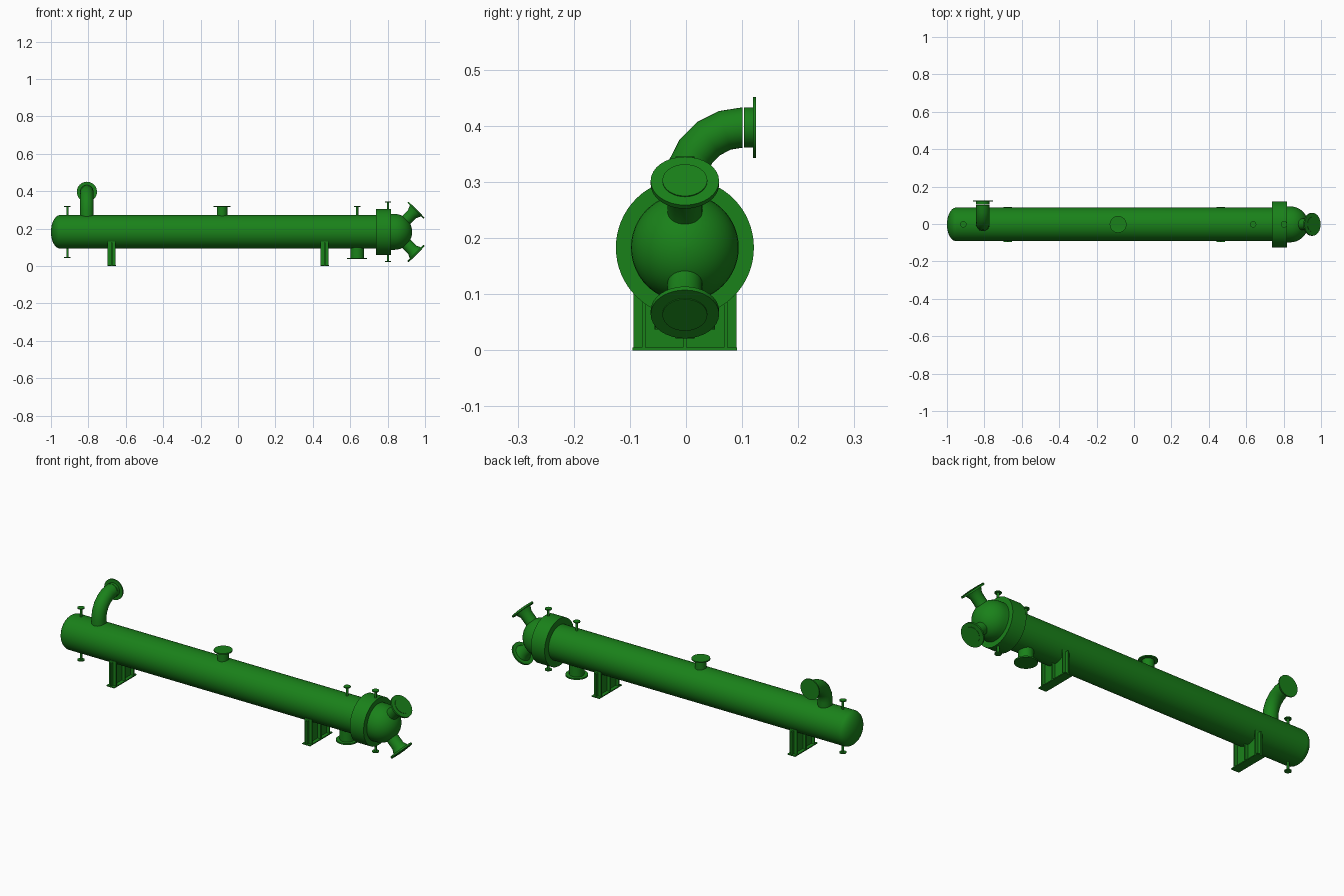
import bpy, bmesh
from math import sin, cos, pi, sqrt, radians
from mathutils import Vector

if "Cube" in bpy.data.objects:
    bpy.data.objects.remove(bpy.data.objects["Cube"])

CY, CZ, R = -0.002, 0.183, 0.09          # vessel axis position and shell radius
green = bpy.data.materials.new("green_paint")
green.diffuse_color = (0.01, 0.22, 0.01, 1)
green.use_nodes = True
green.node_tree.nodes["Principled BSDF"].inputs["Base Color"].default_value = green.diffuse_color


def finish(name, bm, smooth=True):
    bmesh.ops.recalc_face_normals(bm, faces=bm.faces)
    me = bpy.data.meshes.new(name)
    bm.to_mesh(me)
    bm.free()
    me.materials.append(green)
    ob = bpy.data.objects.new(name, me)
    bpy.context.collection.objects.link(ob)
    if smooth:
        bpy.ops.object.select_all(action='DESELECT')
        ob.select_set(True)
        bpy.context.view_layer.objects.active = ob
        bpy.ops.object.shade_smooth_by_angle(angle=radians(32))
    return ob


def skin(name, rings):
    """Join rings of points with quads and cap both ends."""
    bm = bmesh.new()
    vs = [[bm.verts.new(p) for p in ring] for ring in rings]
    n = len(vs[0])
    for a, b in zip(vs, vs[1:]):
        for i in range(n):
            j = (i + 1) % n
            bm.faces.new((a[i], a[j], b[j], b[i]))
    bm.faces.new(vs[0])
    bm.faces.new(vs[-1])
    return finish(name, bm)


def circle(centre, axis, r, n):
    axis = Vector(axis).normalized()
    u = Vector((0, 1, 0)) if abs(axis.y) < 0.9 else Vector((1, 0, 0))
    u = (u - axis * u.dot(axis)).normalized()
    w = axis.cross(u)
    return [Vector(centre) + r * (cos(2 * pi * i / n) * u + sin(2 * pi * i / n) * w)
            for i in range(n)]


def lathe(name, origin, axis, profile, n=32):
    """Revolve (distance, radius) pairs about an axis."""
    d = Vector(axis).normalized()
    return skin(name, [circle(Vector(origin) + d * t, d, r, n) for t, r in profile])


def nozzle(name, origin, axis, start, end, r, flange_r, thick, n=32):
    """Straight pipe ending in a flange disc."""
    lathe(name, origin, axis, [(start, r), (end - thick, r), (end - thick, flange_r),
                               (end, flange_r)], n)


def prism(name, pts, x0, x1):
    """Extrude a y-z outline along x."""
    bm = bmesh.new()
    f = bm.faces.new([bm.verts.new((x0, y, z)) for y, z in pts])
    ext = bmesh.ops.extrude_face_region(bm, geom=[f])["geom"]
    bmesh.ops.translate(bm, vec=(x1 - x0, 0, 0),
                        verts=[v for v in ext if isinstance(v, bmesh.types.BMVert)])
    return finish(name, bm, False)


axis_pt = (0, CY, CZ)
quarter = [i * pi / 2 / 10 for i in range(11)]

# Shell with dished left end
dish = [(-0.95 - 0.05 * cos(a), max(R * sin(a), 0.001)) for a in quarter]
lathe("shell", axis_pt, (1, 0, 0), dish + [(0.745, R)], 64)

# Girth flange and hemispherical channel head
lathe("girth_flange", axis_pt, (1, 0, 0), [(0.738, 0.123), (0.818, 0.123)], 64)
dome = [(0.836 + 0.095 * sin(a), max(0.096 * cos(a), 0.001)) for a in quarter]
lathe("channel_head", axis_pt, (1, 0, 0), [(0.816, 0.096)] + dome, 64)

# Two angled head nozzles with hubs and raised faces
for name, s in (("upper", 1), ("lower", -1)):
    lathe(name + "_head_nozzle", (0.836, CY, CZ), (1, 0, s),
          [(0.08, 0.031), (0.135, 0.031), (0.159, 0.042), (0.159, 0.061),
           (0.168, 0.061), (0.168, 0.040), (0.170, 0.040)])

# Elbow pipe on top, turning to the back
ex, bend, ez = -0.808, 0.103, 0.294
rings = [circle((ex, CY, 0.24), (0, 0, 1), 0.036, 32)]
for i in range(6):
    a = radians(18 * i)
    c = (ex, CY + bend * (1 - cos(a)), ez + bend * sin(a))
    d = Vector((0, sin(a), cos(a)))
    u, w = Vector((1, 0, 0)), d.cross(Vector((1, 0, 0)))
    rings.append([Vector(c) + 0.036 * (cos(t) * u + sin(t) * w)
                  for t in [2 * pi * k / 32 for k in range(32)]])
# first ring uses the same frame as the bend
rings[0] = [Vector((p.x, p.y, 0.24)) for p in rings[1]]
skin("elbow_pipe", rings)
nozzle("elbow_flange", (ex, 0, ez + bend), (0, 1, 0), 0.103, 0.125, 0.036, 0.054, 0.006)

# Straight shell nozzles
nozzle("middle_nozzle", (-0.085, CY, CZ), (0, 0, 1), 0.08, 0.138, 0.028, 0.045, 0.006)
nozzle("bottom_nozzle", (0.637, CY, CZ), (0, 0, -1), 0.07, 0.146, 0.036, 0.054, 0.007)

# Small vents and drains
for name, x, s, end in (("left_vent", -0.912, 1, 0.139), ("left_drain", -0.912, -1, 0.139),
                        ("right_vent", 0.637, 1, 0.139), ("flange_vent", 0.802, 1, 0.162),
                        ("flange_drain", 0.802, -1, 0.162)):
    nozzle(name, (x, CY, CZ), (0, 0, s), 0.08, end, 0.006, 0.017, 0.005, 20)

# Saddle supports: base plate, curved web and three ribs
arc = [(CY + R * cos(a), CZ + R * sin(a))
       for a in [radians(-40 - 100 * i / 16) for i in range(17)]]
top = arc[0][1]
web = [(CY - 0.092, 0.004), (CY + 0.092, 0.004), (CY + 0.092, top)] + arc + [(CY - 0.092, top)]
for side, x in (("left", -0.676), ("right", 0.463)):
    prism(side + "_saddle_base", [(CY - 0.093, 0), (CY + 0.093, 0), (CY + 0.093, 0.005),
                                  (CY - 0.093, 0.005)], x - 0.023, x + 0.023)
    prism(side + "_saddle_web", web, x - 0.004, x + 0.004)
    for k, dy in enumerate((-0.073, 0, 0.073)):
        h = CZ - sqrt(R * R - dy * dy) + 0.002
        y = CY + dy
        prism(f"{side}_saddle_rib_{k + 1}", [(y - 0.003, 0.004), (y + 0.003, 0.004),
                                             (y + 0.003, h), (y - 0.003, h)],
              x - 0.021, x + 0.021)
